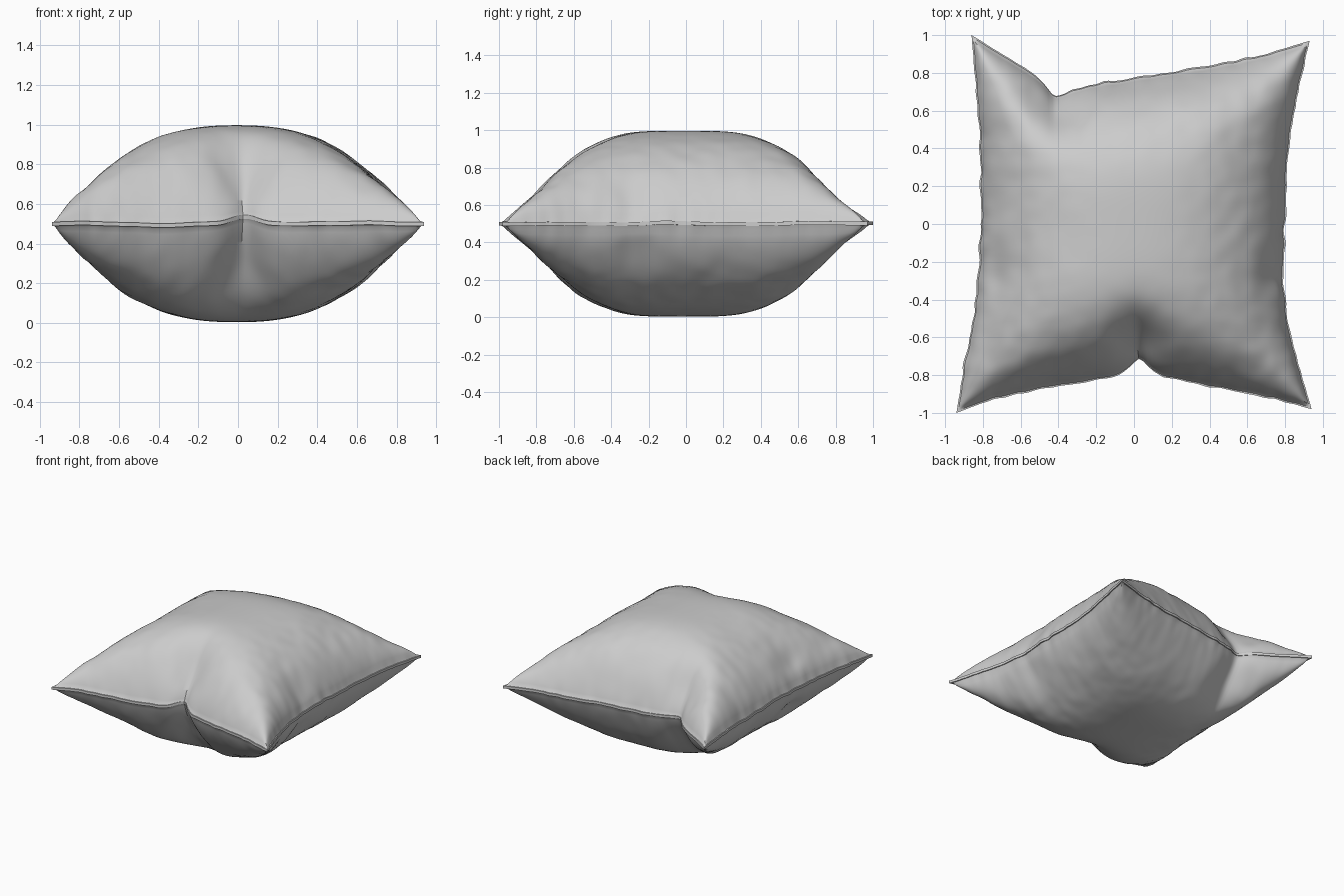
import bpy, bmesh, math
from mathutils import Vector, noise

if "Cube" in bpy.data.objects:
    bpy.data.objects.remove(bpy.data.objects["Cube"])

N = 96            # grid resolution of each fabric panel
SEAM = 0.010      # half thickness of the seam lip
LIP = 0.984       # panel fraction where the flat seam lip begins

# Seam outline: front/back give y along x, left/right give x along y
FRONT = [(-.94, -1), (-.75, -.93), (-.5, -.875), (-.2, -.83), (.03, -.81), (.25, -.835), (.5, -.88), (.75, -.93), (.94, -.98)]
BACK = [(-.86, 1), (-.7, .9), (-.55, .82), (-.42, .765), (-.3, .75), (0, .775), (.4, .84), (.7, .9), (.93, .97)]
LEFT = [(-1, -.94), (-.75, -.9), (-.5, -.85), (-.2, -.82), (.1, -.81), (.5, -.82), (.75, -.84), (1, -.86)]
RIGHT = [(-.98, .94), (-.75, .875), (-.6, .83), (-.3, .79), (0, .8), (.3, .81), (.55, .84), (.75, .88), (.97, .93)]

# Soft hollows in the cloth: x, y, radius x, radius y, strength
HOLLOWS = [(.03, -.68, .14, .17, .42), (-.40, .64, .12, .14, .38),
           (.75, -.25, .07, .12, .22), (-.74, -.28, .07, .12, .22),
           (-.52, .70, .10, .08, .2)]


def sample(table, t):
    a, b = table[0][0], table[-1][0]
    s = a + (b - a) * t
    for (s0, v0), (s1, v1) in zip(table, table[1:]):
        if s <= s1 + 1e-6:
            return s, v0 + (v1 - v0) * (s - s0) / (s1 - s0)
    return table[-1]


def gauss(d, r):
    return math.exp(-(d / r) ** 2)


def peak(d, r):
    return math.exp(-(math.sqrt(d * d + .0004) - .02) / r)


def plan(u, v):
    """Blend the four seams into a flat panel, then pinch the two notches."""
    s, t = (u + 1) / 2, (v + 1) / 2
    f, b = Vector(sample(FRONT, s)), Vector(sample(BACK, s))
    l, r = Vector(sample(LEFT, t)[::-1]), Vector(sample(RIGHT, t)[::-1])
    c00, c10 = Vector(FRONT[0]), Vector(FRONT[-1])
    c01, c11 = Vector(BACK[0]), Vector(BACK[-1])
    p = f * (1 - t) + b * t + l * (1 - s) + r * s
    p -= (c00 * (1 - s) + c10 * s) * (1 - t) + (c01 * (1 - s) + c11 * s) * t
    p.y += .10 * peak(p.x - .03, .06) * (1 - t) ** 8
    p.y -= .09 * peak(p.x + .42, .06 if p.x < -.42 else .11) * t ** 8
    # small puckers along the seam
    e = max(abs(u), abs(v)) ** 20 * (1 - min(abs(u), abs(v)) ** 6)
    n = noise.noise(Vector((p.x * 14, p.y * 14, 3)))
    return p * (1 + .014 * e * n)


def loft(u, v, p, side):
    """Stuffed height of the panel above or below the seam."""
    u, v = min(abs(u) / LIP, 1), min(abs(v) / LIP, 1)
    fu = (1 - u ** 2.4) ** .67
    fv = (1 - v ** 3.7) ** .92
    if min(fu, fv) < 1e-4:
        return 0
    h = 1 / (1 / fu + 1 / fv - 1)
    for x, y, rx, ry, k in HOLLOWS:
        h *= 1 - k * gauss(p.x - x, rx) * gauss(p.y - y, ry)
    # broad and fine creases, fading towards the full middle
    w = noise.noise(Vector((p.x * 4, p.y * 4, side * 7)))
    w += .5 * noise.noise(Vector((p.x * 11, p.y * 11, side * 5)))
    return h * (.487 + .05 * w * (1 - h))


bm = bmesh.new()
steps = [.55 * math.sin(math.pi / 2 * k) + .45 * k for k in (2 * i / N - 1 for i in range(N + 1))]
panels = []
for side in (1, -1):
    grid = []
    for v in steps:
        row = []
        for u in steps:
            p = plan(u, v)
            lift = .035 * gauss(p.x - .03, .09) * gauss(p.y + .74, .12)
            lift += .012 * noise.noise(Vector((p.x * 4, p.y * 4, 0)))
            h = loft(u, v, p, side)
            row.append(bm.verts.new((p.x, p.y, .5 + lift * max(0, 1 - h * 2.5) + side * (SEAM + h))))
        grid.append(row)
    panels.append(grid)
    for j in range(N):
        for i in range(N):
            bm.faces.new((grid[j][i], grid[j][i + 1], grid[j + 1][i + 1], grid[j + 1][i]))

# Seam strip joining both panels
loop = [(0, i) for i in range(N)] + [(j, N) for j in range(N)]
loop += [(N, N - i) for i in range(N)] + [(N - j, 0) for j in range(N)]
top, bottom = panels
for (a, b), (c, d) in zip(loop, loop[1:] + loop[:1]):
    bm.faces.new((top[a][b], top[c][d], bottom[c][d], bottom[a][b]))
bmesh.ops.recalc_face_normals(bm, faces=bm.faces)

mesh = bpy.data.meshes.new("pillow")
bm.to_mesh(mesh)
bm.free()
pillow = bpy.data.objects.new("pillow", mesh)
bpy.context.collection.objects.link(pillow)
bpy.context.view_layer.objects.active = pillow
pillow.select_set(True)
bpy.ops.object.shade_smooth_by_angle(angle=math.radians(40))
